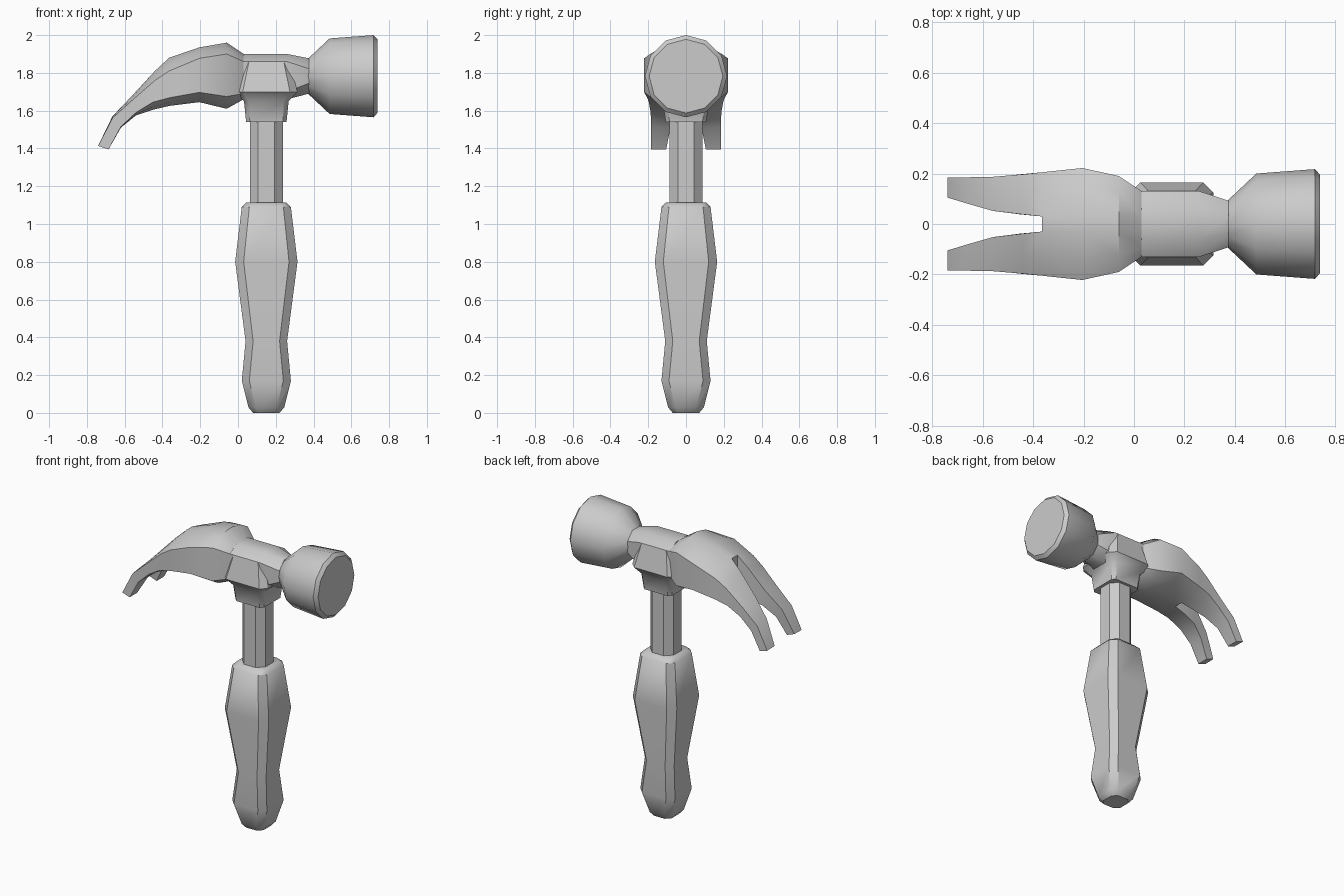
import bpy, bmesh, math

if "Cube" in bpy.data.objects:
    bpy.data.objects.remove(bpy.data.objects["Cube"])

AXIS_X = 0.15      # handle axis
HEAD_Z = 1.7825    # centre height of the striking face


def finish(bm, name):
    bmesh.ops.recalc_face_normals(bm, faces=bm.faces)
    mesh = bpy.data.meshes.new(name)
    bm.to_mesh(mesh)
    bm.free()
    obj = bpy.data.objects.new(name, mesh)
    bpy.context.collection.objects.link(obj)
    bpy.ops.object.select_all(action='DESELECT')
    obj.select_set(True)
    bpy.context.view_layer.objects.active = obj
    bpy.ops.object.shade_smooth_by_angle(angle=math.radians(40))
    return obj


def bridge(bm, a, b):
    n = len(a)
    for i in range(n):
        j = (i + 1) % n
        bm.faces.new((a[i], a[j], b[j], b[i]))


def loft(name, sections):
    bm = bmesh.new()
    rings = [[bm.verts.new(p) for p in s] for s in sections]
    for a, b in zip(rings, rings[1:]):
        bridge(bm, a, b)
    bm.faces.new(rings[0])
    bm.faces.new(rings[-1])
    return finish(bm, name)


def chamfered(z, hx, hy, c):
    """Rectangle with cut corners around the handle axis."""
    pts = [(hx, hy - c), (hx - c, hy), (c - hx, hy), (-hx, hy - c),
           (-hx, c - hy), (c - hx, -hy), (hx - c, -hy), (hx, c - hy)]
    return [(AXIS_X + x, y, z) for x, y in pts]


# Grip: height, half width, corner cut
grip = [(0, .07, .03), (.03, .095, .04), (.17, .13, .04), (.38, .11, .04),
        (.80, .165, .045), (1.09, .13, .04), (1.115, .105, .035)]
loft("grip", [chamfered(z, h, h, c) for z, h, c in grip])

# Shaft
loft("shaft", [chamfered(z, .0875, .0875, .044) for z in (1.09, 1.60)])

# Socket that joins shaft and head
socket = [(1.54, .107, .107, .02), (1.65, .118, .125, .025),
          (1.70, .165, .165, .04), (1.86, .122, .13, .03)]
loft("socket", [chamfered(*s) for s in socket])


# Head body between the claw and the neck
def body_ring(x, hy, flat, bottom, top, drop):
    half = [(flat, top), (hy, top - drop), (hy, bottom + drop), (flat, bottom)]
    ring = half + [(-y, z) for y, z in reversed(half)]
    return [(x, y, z) for y, z in ring]


loft("head_body", [body_ring(.03, .13, .06, 1.66, 1.90, .04),
                   body_ring(.26, .13, .06, 1.66, 1.90, .04),
                   body_ring(.375, .092, .04, 1.69, 1.877, .055)])

# Striking face: twelve-sided turned bell
bell = [(.37, .092), (.485, .2), (.717, .2175), (.738, .195)]
loft("striking_face", [[(x, r * math.sin(k * math.pi / 6),
                         HEAD_Z + r * math.cos(k * math.pi / 6))
                        for k in range(12)] for x, r in bell])


# Claw: solid root that splits into two prongs
# top x, top z, top edge z, bottom x, bottom edge z, bottom z, inner y, outer y
root = [(.03, 1.90, 1.86, .03, 1.69, 1.66, .03, .13),
        (-.06, 1.96, 1.90, -.06, 1.675, 1.61, .03, .19),
        (-.205, 1.935, 1.877, -.205, 1.697, 1.645, .03, .222),
        (-.365, 1.88, 1.81, -.365, 1.668, 1.625, .03, .205)]
prong = [(-.44, 1.81, 1.76, -.45, 1.645, 1.605, .038, .197),
         (-.56, 1.68, 1.655, -.54, 1.59, 1.575, .052, .187),
         (-.665, 1.57, 1.56, -.62, 1.515, 1.51, .082, .185),
         (-.74, 1.415, 1.413, -.685, 1.395, 1.395, .105, .185)]


def half_ring(bm, s, side):
    tx, tz, tez, bx, bez, bz, yi, yo = s
    ym = yi + .6 * (yo - yi)
    pts = [(tx, yi, tz), (tx, ym, tz + .4 * (tez - tz)), (tx, yo, tez),
           (bx, yo, bez), (bx, ym, bz + .4 * (bez - bz)), (bx, yi, bz)]
    return [bm.verts.new((x, side * y, z)) for x, y, z in pts]


bm = bmesh.new()
halves = [(half_ring(bm, s, 1), half_ring(bm, s, -1)) for s in root]
rings = [r + l[::-1] for r, l in halves]
for a, b in zip(rings, rings[1:]):
    bridge(bm, a, b)
bm.faces.new(rings[0])
right, left = halves[-1]
bm.faces.new((right[0], right[-1], left[-1], left[0]))   # end of the slot
for start, side in ((right, 1), (left, -1)):
    last = start
    for s in prong:
        ring = half_ring(bm, s, side)
        bridge(bm, last, ring)
        last = ring
    bm.faces.new(last)
finish(bm, "claw")
